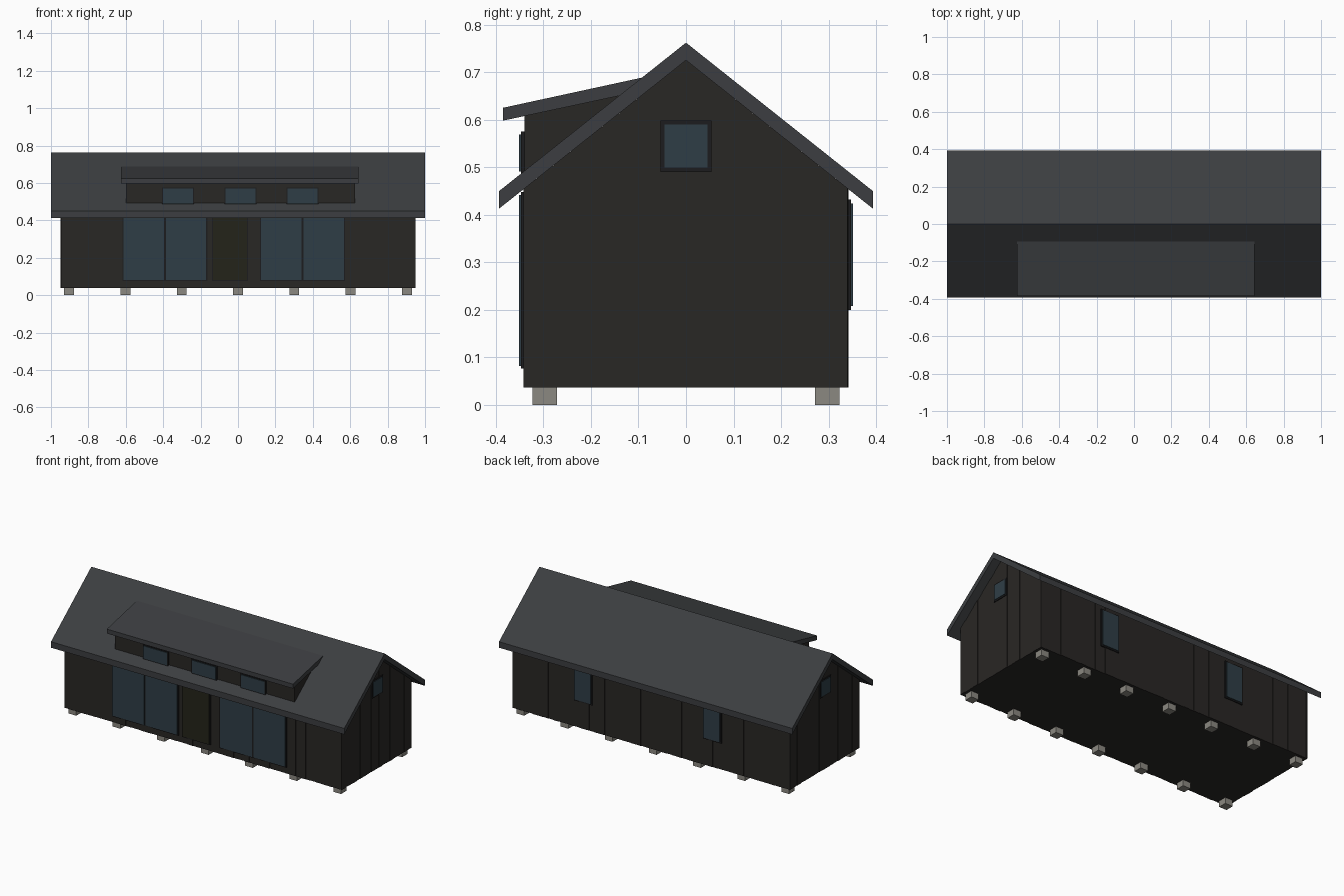
import bpy, bmesh, random

if "Cube" in bpy.data.objects:
    bpy.data.objects.remove(bpy.data.objects["Cube"])

random.seed(4)


def material(name, rgb):
    m = bpy.data.materials.new(name)
    m.diffuse_color = (*rgb, 1)
    m.use_nodes = True
    m.node_tree.nodes["Principled BSDF"].inputs["Base Color"].default_value = m.diffuse_color
    return m


WALL = material("dark_timber", (0.022, 0.020, 0.018))
ROOF = material("roof_metal", (0.045, 0.048, 0.052))
GLASS = material("glass", (0.028, 0.048, 0.062))
FRAME = material("frame", (0.012, 0.012, 0.013))
DOOR = material("door_paint", (0.017, 0.017, 0.010))
STONE = material("pier_stone", (0.26, 0.25, 0.22))


def add_prism(bm, profile, x0, x1):
    """Extrude a (y, z) profile from x0 to x1."""
    vs = [bm.verts.new((x0, y, z)) for y, z in profile]
    f = bm.faces.new(vs)
    new = bmesh.ops.extrude_face_region(bm, geom=[f])["geom"]
    for v in new:
        if isinstance(v, bmesh.types.BMVert):
            v.co.x = x1


def add_box(bm, x0, x1, y0, y1, z0, z1):
    add_prism(bm, [(y0, z0), (y1, z0), (y1, z1), (y0, z1)], x0, x1)


def finish(bm, name, mat):
    bmesh.ops.recalc_face_normals(bm, faces=bm.faces)
    me = bpy.data.meshes.new(name)
    bm.to_mesh(me)
    bm.free()
    me.materials.append(mat)
    ob = bpy.data.objects.new(name, me)
    bpy.context.collection.objects.link(ob)
    return ob


def prism(name, profile, x0, x1, mat):
    bm = bmesh.new()
    add_prism(bm, profile, x0, x1)
    return finish(bm, name, mat)


def box(name, *args):
    bm = bmesh.new()
    add_box(bm, *args[:6])
    return finish(bm, name, args[6])


def under_roof(y):
    return 0.725 - 0.794 * abs(y)


# wall core with gable ends
L, W, Z0 = 0.942, 0.336, 0.037
prism("house_body", [(-W, Z0), (W, Z0), (W, under_roof(W)), (0, 0.725), (-W, under_roof(W))], -L, L, WALL)

# vertical cladding boards on the long walls, uneven depth
for side, name in ((-1, "front_cladding"), (1, "back_cladding")):
    bm = bmesh.new()
    n = 54
    step = 1.894 / n
    for i in range(n):
        x = -0.947 + i * step
        d = W + random.choice((0.003, 0.0045, 0.006))
        ys = sorted((side * (W - 0.002), side * d))
        add_box(bm, x, x + step, *ys, Z0, under_roof(W) - 0.002)
    finish(bm, name, WALL)

# cladding boards on the gables, tops cut to the roof slope
for side, name in ((-1, "left_gable_cladding"), (1, "right_gable_cladding")):
    bm = bmesh.new()
    n = 19
    step = 0.68 / n
    for i in range(n):
        a = -0.34 + i * step
        b = a + step
        top = [(b, under_roof(b)), (a, under_roof(a))]
        if a < 0 < b:
            top.insert(1, (0, 0.725))
        d = L + random.choice((0.003, 0.0045, 0.006))
        add_prism(bm, [(a, Z0), (b, Z0)] + top, side * (L - 0.002), side * d)
    finish(bm, name, WALL)

# main roof
E = 0.393
prism("main_roof", [(-E, 0.413), (-E, 0.450), (0, 0.762), (E, 0.450), (E, 0.413), (0, 0.725)], -1, 1, ROOF)

# shed dormer
prism("dormer_walls", [(-0.34, 0.475), (-0.34, 0.610), (-0.13, 0.655), (-0.13, 0.64)], -0.60, 0.625, WALL)
prism("dormer_roof", [(-0.385, 0.598), (-0.385, 0.625), (-0.09, 0.689), (-0.09, 0.661)], -0.625, 0.645, ROOF)


# panes on the long walls: frame behind, glass slightly proud
def long_wall_pane(name, side, x0, x1, z0, z1, mat, b=0.008):
    f = sorted((side * 0.335, side * 0.347))
    g = sorted((side * 0.335, side * 0.351))
    box(name + "_frame", x0, x1, *f, z0, z1, FRAME)
    box(name, x0 + b, x1 - b, *g, z0 + b, z1 - b, mat)


for i, x in enumerate((-0.32, 0.013, 0.345)):
    long_wall_pane(f"dormer_window_{i}", -1, x - 0.086, x + 0.086, 0.485, 0.575, GLASS, 0.006)

# front glazed doors and entrance door
for i, x in enumerate((-0.617, -0.392, 0.118, 0.344)):
    long_wall_pane(f"glazed_door_{i}", -1, x, x + 0.228, 0.076, 0.448, GLASS, 0.006)
long_wall_pane("entrance_door", -1, -0.139, 0.054, 0.076, 0.448, DOOR, 0.006)

# back windows
for i, x in enumerate((-0.42, 0.46)):
    long_wall_pane(f"back_window_{i}", 1, x - 0.062, x + 0.062, 0.20, 0.432, GLASS)

# gable windows
for side, name in ((-1, "left_gable_window"), (1, "right_gable_window")):
    box(name + "_frame", side * 0.93, side * 0.952, -0.054, 0.054, 0.490, 0.598, FRAME)
    box(name, side * 0.93, side * 0.955, -0.045, 0.045, 0.499, 0.590, GLASS)

# foundation piers
for i in range(7):
    for y, row in ((-0.297, "front"), (0.297, "back")):
        x = -0.903 + i * 0.301
        box(f"{row}_pier_{i}", x - 0.026, x + 0.026, y - 0.026, y + 0.026, 0, 0.04, STONE)
